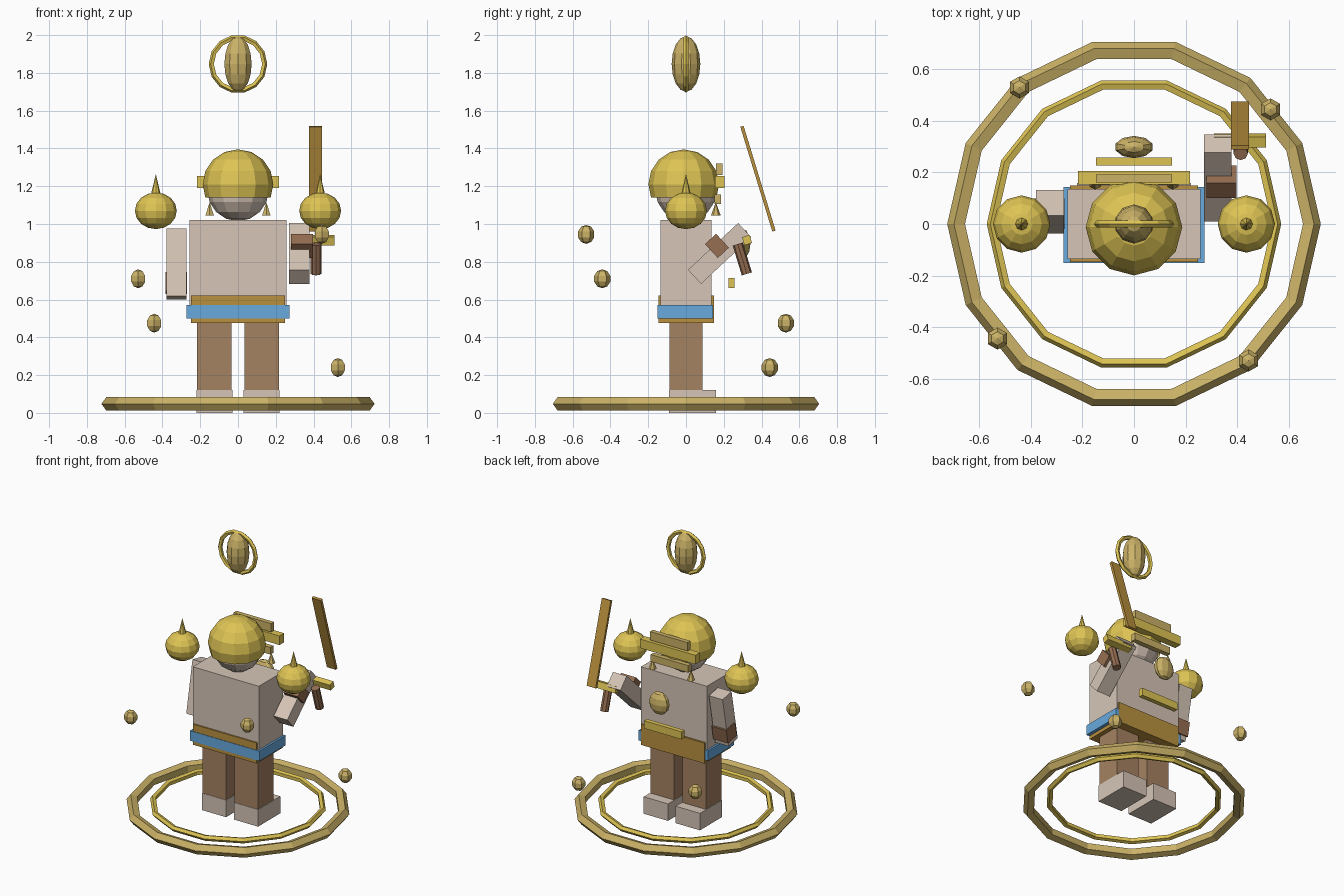
import bpy, bmesh
from math import radians, cos, sin
from mathutils import Matrix, Vector

if "Cube" in bpy.data.objects:
    bpy.data.objects.remove(bpy.data.objects["Cube"])


def material(name, rgb):
    lin = [((c / 255 + 0.055) / 1.055) ** 2.4 for c in rgb] + [1]
    m = bpy.data.materials.new(name)
    m.use_nodes = True
    m.diffuse_color = lin
    m.node_tree.nodes["Principled BSDF"].inputs["Base Color"].default_value = lin
    return m


GOLD = material("bright gold", (222, 196, 84))
PALE = material("pale gold", (203, 178, 103))
BRONZE = material("bronze", (186, 145, 62))
SKIN = material("beige", (214, 197, 183))
BLUE = material("blue", (104, 170, 222))
LEATHER = material("leather brown", (165, 130, 98))
DARK = material("dark brown", (150, 110, 82))


def finish(name, bm, mat, loc, rot=0.0):
    """Turn a bmesh into a placed object, tilted about x."""
    mesh = bpy.data.meshes.new(name)
    bm.to_mesh(mesh)
    bm.free()
    mesh.materials.append(mat)
    ob = bpy.data.objects.new(name, mesh)
    ob.location = loc
    ob.rotation_euler.x = radians(rot)
    bpy.context.collection.objects.link(ob)
    return ob


def box(name, mat, loc, size, rot=0.0):
    bm = bmesh.new()
    bmesh.ops.create_cube(bm, size=1)
    bmesh.ops.scale(bm, vec=size, verts=bm.verts)
    return finish(name, bm, mat, loc, rot)


def ball(name, mat, loc, radii, segs=12, rings=8, cut=None):
    bm = bmesh.new()
    bmesh.ops.create_uvsphere(bm, u_segments=segs, v_segments=rings, radius=1)
    if cut is not None:
        low = [v for v in bm.verts if v.co.z < cut]
        bmesh.ops.delete(bm, geom=low, context='VERTS')
    bmesh.ops.scale(bm, vec=radii, verts=bm.verts)
    return finish(name, bm, mat, loc)


def cone(name, mat, loc, r1, r2, depth, segs=8, rot=0.0):
    bm = bmesh.new()
    bmesh.ops.create_cone(bm, cap_ends=True, segments=segs, radius1=r1,
                          radius2=r2, depth=depth)
    return finish(name, bm, mat, loc, rot)


def ring(name, mat, loc, major, minor, segs, sides, rot=0.0):
    bpy.ops.mesh.primitive_torus_add(major_radius=major, minor_radius=minor,
                                     major_segments=segs, minor_segments=sides,
                                     location=loc, rotation=(radians(rot), 0, 0))
    ob = bpy.context.object
    ob.name = name
    ob.data.materials.append(mat)
    for p in ob.data.polygons:
        p.use_smooth = False
    return ob


def on_arm(center, rot, offset):
    return Vector(center) + Matrix.Rotation(radians(rot), 3, 'X') @ Vector(offset)


# Ground rings
ring("outer_ground_ring", PALE, (0, 0, 0.048), 0.685, 0.038, 14, 5)
ring("inner_ground_ring", GOLD, (0, 0, 0.066), 0.55, 0.02, 14, 5)

# Paired parts
for side, label in ((-1, "right"), (1, "left")):
    box(label + "_leg", LEATHER, (side * 0.125, 0, 0.3), (0.182, 0.175, 0.4))
    box(label + "_foot", SKIN, (side * 0.125, 0.034, 0.06), (0.19, 0.248, 0.12))
    ball(label + "_shoulder_orb", GOLD, (side * 0.435, 0, 1.07), (0.111, 0.111, 0.097))
    cone(label + "_orb_spike", GOLD, (side * 0.435, 0, 1.21), 0.026, 0, 0.11)
    cone(label + "_earring", PALE, (side * 0.15, 0.158, 1.08), 0.026, 0, 0.07, 6)

# Body and belt
box("torso", SKIN, (0, 0, 0.77), (0.516, 0.272, 0.5))
box("belt", BRONZE, (0, 0.001, 0.548), (0.496, 0.295, 0.145))
box("sash", BLUE, (0, -0.003, 0.535), (0.544, 0.294, 0.07))

# Head and helmet
ball("head", SKIN, (0, 0, 1.18), (0.163, 0.163, 0.165))
ball("helmet", GOLD, (0, -0.012, 1.21), (0.187, 0.187, 0.185), cut=-0.5)

# Bars and medallion on the back
box("upper_head_bar", PALE, (0, 0.176, 1.29), (0.294, 0.032, 0.06))
box("middle_head_bar", GOLD, (0, 0.179, 1.222), (0.434, 0.052, 0.064))
box("lower_head_bar", PALE, (0, 0.168, 1.13), (0.294, 0.034, 0.05))
box("waist_bar", GOLD, (0, 0.242, 0.688), (0.294, 0.032, 0.054))
ball("back_medallion", PALE, (0, 0.298, 0.895), (0.075, 0.043, 0.08), 10, 6)

# Arms with bracers
arm_size = (0.107, 0.102, 0.363)
low_arm, low_tilt = (-0.325, 0.0475, 0.7875), -11
box("right_arm", SKIN, low_arm, arm_size, low_tilt)
box("right_bracer", DARK, on_arm(low_arm, low_tilt, (-0.002, 0.012, -0.1)),
    (0.115, 0.1, 0.1), low_tilt)
high_arm, high_tilt = (0.324, 0.178, 0.844), -47
box("left_arm", SKIN, high_arm, arm_size, high_tilt)
box("left_bracer", DARK, on_arm(high_arm, high_tilt, (0.015, -0.039, 0.017)),
    (0.115, 0.1, 0.08), high_tilt)

# Sword
box("sword_blade", BRONZE, (0.41, 0.381, 1.24), (0.07, 0.018, 0.58), 17)
box("sword_guard", GOLD, (0.41, 0.323, 0.915), (0.2, 0.042, 0.045), 17)
cone("sword_grip", DARK, (0.413, 0.298, 0.815), 0.028, 0.028, 0.165, 8, 17)

# Halo above the head
ring("halo_ring", GOLD, (0, 0, 1.847), 0.14, 0.015, 14, 5, 90)
ball("halo_core", PALE, (0, 0, 1.847), (0.076, 0.076, 0.147), 10, 8)

# Four orbiting orbs, rising around the figure
for i, height in enumerate((0.24, 0.475, 0.71, 0.945)):
    a = radians(40 + 90 * i)
    ball("orbiting_orb_%d" % (i + 1), PALE, (0.69 * cos(a), 0.69 * sin(a), height),
         (0.045, 0.045, 0.05), 6, 5)
